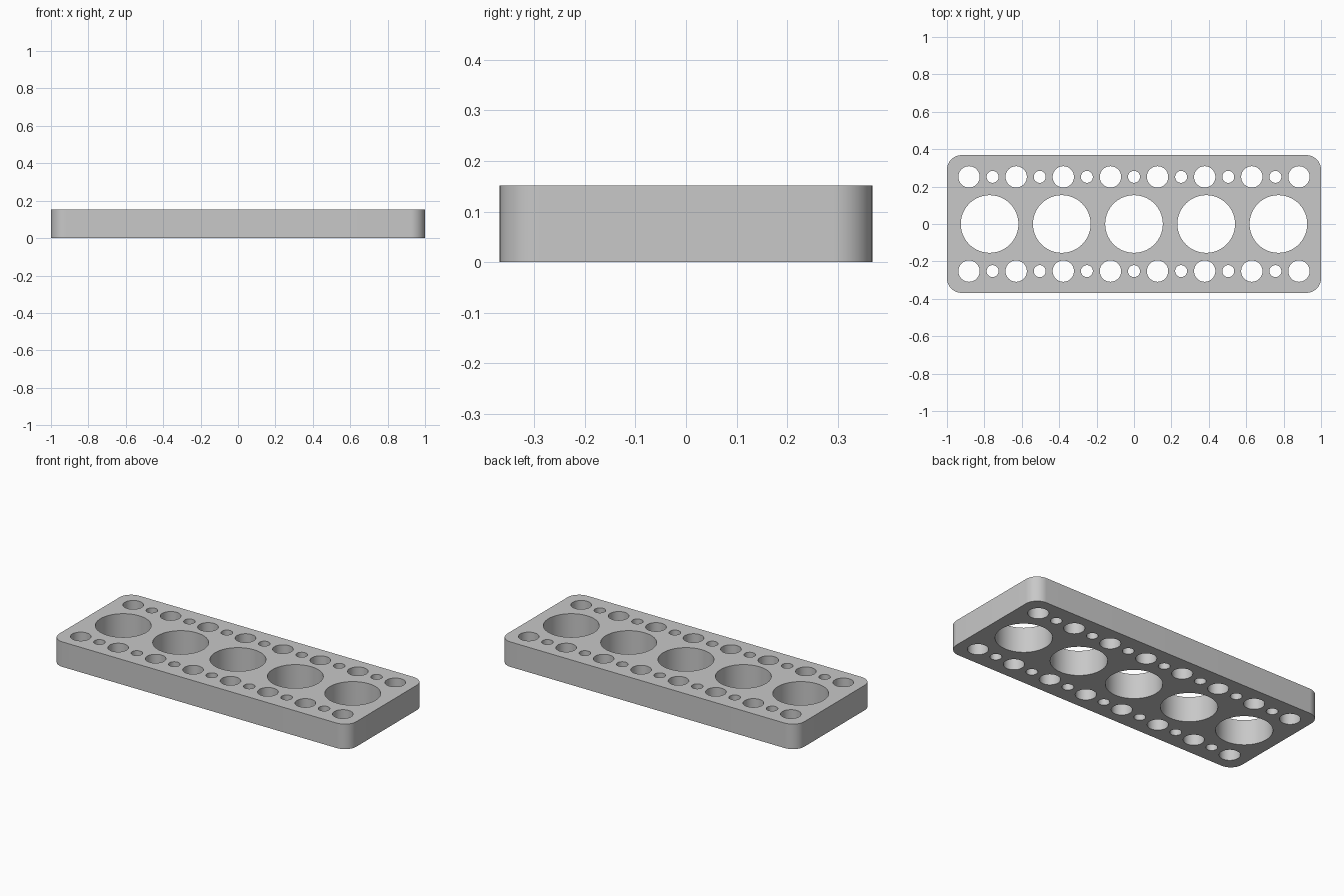
import bpy
import bmesh
from math import radians
from mathutils import Matrix

cube = bpy.data.objects.get("Cube")
if cube:
    bpy.data.objects.remove(cube, do_unlink=True)

LENGTH, WIDTH, HEIGHT = 2.0, 0.736, 0.152
CORNER = 0.078
PITCH = 0.126       # spacing of the small holes along each edge row
ROW_Y = 0.252       # distance of the edge rows from the centre line


def make_object(name, bm):
    mesh = bpy.data.meshes.new(name)
    bm.to_mesh(mesh)
    bm.free()
    obj = bpy.data.objects.new(name, mesh)
    bpy.context.collection.objects.link(obj)
    return obj


def add_hole(bm, x, y, radius, sides):
    bmesh.ops.create_cone(bm, cap_ends=True, segments=sides, radius1=radius,
                          radius2=radius, depth=HEIGHT * 2,
                          matrix=Matrix.Translation((x, y, HEIGHT / 2)))


# Plate with rounded vertical corners
bm = bmesh.new()
bmesh.ops.create_cube(bm, size=1, matrix=Matrix.Translation((0, 0, HEIGHT / 2))
                      @ Matrix.Diagonal((LENGTH, WIDTH, HEIGHT, 1)))
uprights = [e for e in bm.edges
            if abs(e.verts[0].co.z - e.verts[1].co.z) > HEIGHT / 2]
bmesh.ops.bevel(bm, geom=uprights, offset=CORNER, offset_type='OFFSET',
                segments=16, profile=0.5, affect='EDGES')
plate = make_object("perforated_plate", bm)

# Cutter: central row of large holes, two edge rows of alternating holes
bm = bmesh.new()
for i in range(-2, 3):
    add_hole(bm, i * 0.386, 0, 0.154, 96)
for y in (-ROW_Y, ROW_Y):
    for i in range(-7, 8):
        radius = 0.057 if i % 2 else 0.032
        add_hole(bm, i * PITCH, y, radius, 48)
cutter = make_object("hole_cutter", bm)
cutter.hide_render = True

# Cut the holes and drop the helper
cut = plate.modifiers.new("holes", 'BOOLEAN')
cut.operation = 'DIFFERENCE'
cut.solver = 'EXACT'
cut.object = cutter
bpy.ops.object.select_all(action='DESELECT')
plate.select_set(True)
bpy.context.view_layer.objects.active = plate
bpy.ops.object.modifier_apply(modifier=cut.name)
bpy.data.objects.remove(cutter, do_unlink=True)

# Single grey finish
grey = bpy.data.materials.new("light_grey")
grey.use_nodes = True
color = (0.58, 0.58, 0.58, 1)
grey.diffuse_color = color
grey.node_tree.nodes["Principled BSDF"].inputs["Base Color"].default_value = color
plate.data.materials.clear()
plate.data.materials.append(grey)

bpy.ops.object.shade_smooth_by_angle(angle=radians(30))
